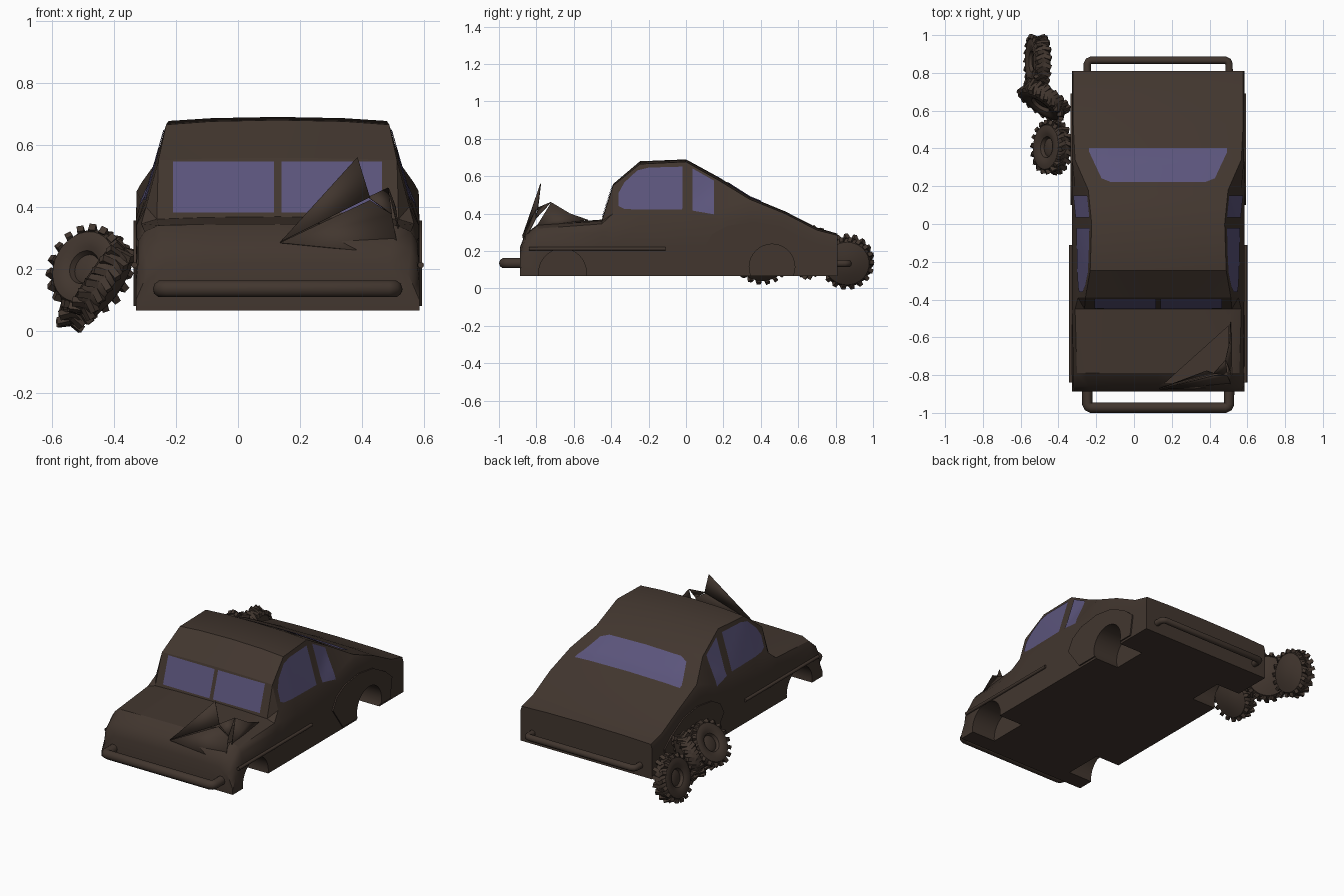
import bpy, bmesh, math
from mathutils import Vector, Matrix
from mathutils.bvhtree import BVHTree

if "Cube" in bpy.data.objects:
    bpy.data.objects.remove(bpy.data.objects["Cube"])

CX = 0.128  # car centre line


def mat(name, col):
    m = bpy.data.materials.new(name)
    m.diffuse_color = (*col, 1)
    m.use_nodes = True
    m.node_tree.nodes["Principled BSDF"].inputs["Base Color"].default_value = m.diffuse_color
    return m


BODY = mat("rusty brown", (0.054, 0.037, 0.028))
GLASS = mat("dusky violet glass", (0.105, 0.09, 0.2))


def finish(name, bm, material=BODY, angle=35, recalc=True):
    if recalc:
        bmesh.ops.recalc_face_normals(bm, faces=bm.faces)
    me = bpy.data.meshes.new(name)
    bm.to_mesh(me)
    bm.free()
    me.materials.append(material)
    ob = bpy.data.objects.new(name, me)
    bpy.context.collection.objects.link(ob)
    smooth(ob, angle)
    return ob


def smooth(ob, angle):
    bpy.ops.object.select_all(action='DESELECT')
    ob.select_set(True)
    bpy.context.view_layer.objects.active = ob
    bpy.ops.object.shade_smooth_by_angle(angle=math.radians(angle))


def prism(name, pts, axis, a, b):
    """Extrude a 2D outline along x (outline is y,z) or z (outline is x,y)."""
    bm = bmesh.new()
    put = lambda p, t: (t, *p) if axis == 'X' else (*p, t)
    lo = [bm.verts.new(put(p, a)) for p in pts]
    hi = [bm.verts.new(put(p, b)) for p in pts]
    bm.faces.new(lo)
    bm.faces.new(hi)
    for i in range(len(pts)):
        j = (i + 1) % len(pts)
        bm.faces.new((lo[i], lo[j], hi[j], hi[i]))
    return finish(name, bm)


def cut(ob, cutter):
    m = ob.modifiers.new("cut", 'BOOLEAN')
    m.operation, m.solver, m.object = 'DIFFERENCE', 'EXACT', cutter
    bpy.ops.object.select_all(action='DESELECT')
    ob.select_set(True)
    bpy.context.view_layer.objects.active = ob
    bpy.ops.object.modifier_apply(modifier=m.name)


# Body: cross-sections along y as (side z, belt w, belt z, waist w, waist z, roof w, roof z, crown z)
stations = {
    -0.888: (.10, .44, .14, .42, .185, .36, .215, .22),
    -0.86: (.16, .45, .22, .43, .26, .37, .285, .29),
    -0.79: (.20, .45, .29, .43, .32, .385, .34, .345),
    -0.45: (.22, .455, .30, .44, .345, .39, .36, .368),
    -0.39: (.22, .456, .34, .425, .40, .385, .55, .558),
    -0.246: (.22, .457, .34, .425, .42, .36, .665, .68),
    0.0: (.22, .457, .34, .43, .42, .352, .677, .69),
    0.18: (.22, .457, .36, .44, .42, .37, .575, .592),
    0.34: (.22, .457, .36, .455, .45, .44, .477, .49),
    0.53: (.22, .457, .30, .457, .37, .45, .40, .412),
    0.70: (.18, .457, .23, .457, .285, .45, .312, .325),
    0.81: (.17, .457, .21, .457, .26, .45, .284, .293),
}
bm = bmesh.new()
rings = []
for y, (sz, bw, bz, ww, wz, rw, rz, cz) in stations.items():
    half = [(.457, .066), (.457, sz), (bw, bz), (ww, wz), (rw, rz), (rw * .6, rz * .3 + cz * .7), (0, cz)]
    pts = half + [(-w, z) for w, z in reversed(half[:-1])]
    rings.append([bm.verts.new((CX + w, y, z)) for w, z in pts])
for a, b in zip(rings, rings[1:]):
    for i in range(len(a)):
        j = (i + 1) % len(a)
        bm.faces.new((a[i], a[j], b[j], b[i]))
bm.faces.new(rings[0])
bm.faces.new(rings[-1])
bmesh.ops.recalc_face_normals(bm, faces=bm.faces)
bmesh.ops.triangulate(bm, faces=bm.faces)
tree = BVHTree.FromBMesh(bm)
body = finish("car_body", bm)

# Rear fender flares
fender = [(.10, .22), (.14, .29), (.22, .335), (.36, .355), (.50, .335), (.62, .27), (.69, .21), (.67, .08), (.2, .08)]
flares = [prism("rear_fender_flare", fender, 'X', CX + s * .40, CX + s * .465) for s in (-1, 1)]

# Wheel wells cut from both sides, and the torn hood corner
for y, z, r in ((-.66, .085, .127), (.46, .115, .122)):
    circle = [(y + r * math.cos(t * math.pi / 16), z + r * math.sin(t * math.pi / 16)) for t in range(32)]
    for k, s in enumerate((-1, 1)):
        well = prism("wheel_well_cutter", circle, 'X', CX + s * .29, CX + s * .6)
        cut(body, well)
        if y > 0:
            cut(flares[k], well)
        bpy.data.objects.remove(well)
hole = prism("hood_hole_cutter", [(.16, -.845), (.5, -.84), (.5, -.54)], 'Z', .25, .6)
cut(body, hole)
bpy.data.objects.remove(hole)
for ob in [body] + flares:
    smooth(ob, 32)


# Windows: columns (u, low, high) projected on the body as thin plates
def window(name, cols, view):
    ray = {'front': (lambda u, v: (CX + u, -3, v), (0, 1, 0)),
           'right': (lambda u, v: (3, u, v), (-1, 0, 0)),
           'left': (lambda u, v: (-3, u, v), (1, 0, 0)),
           'top': (lambda u, v: (CX + u, v, 3), (0, 0, -1))}[view]
    fine = []
    for a, b in zip(cols, cols[1:]):
        fine += [tuple(p + (q - p) * k / 4 for p, q in zip(a, b)) for k in range(4)]
    fine.append(cols[-1])
    bm = bmesh.new()
    d = Vector(ray[1])
    grid = []
    for u, lo, hi in fine:
        line = []
        for k in range(7):
            hit, n, _, _ = tree.ray_cast(Vector(ray[0](u, lo + (hi - lo) * k / 6)), d)
            line.append(bm.verts.new(hit + n * .004))
        grid.append(line)
    for a, b in zip(grid, grid[1:]):
        for k in range(6):
            bm.faces.new((a[k], b[k], b[k + 1], a[k + 1]))
    for f in bm.faces:
        f.normal_update()
    if sum(f.normal.dot(d) for f in bm.faces) > 0:
        bmesh.ops.reverse_faces(bm, faces=bm.faces)
    finish(name, bm, GLASS, 40, recalc=False)


for s in (-1, 1):
    window("windshield_pane", sorted([(s * .012, .38, .545), (s * .337, .38, .545)]), 'front')
for side in ('left', 'right'):
    window("door_window_" + side, [(-.36, .44, .51), (-.33, .425, .565), (-.26, .42, .63),
                                   (-.2, .42, .645), (-.02, .42, .65)], side)
    window("quarter_window_" + side, [(.035, .415, .64), (.15, .395, .575)], side)
window("rear_window", [(-.365, .38, .4), (-.3, .24, .4), (-.25, .22, .4),
                       (.25, .22, .4), (.3, .24, .4), (.365, .38, .4)], 'top')


# Tube parts: bumpers and side trim
def tube(name, pts, r):
    cu = bpy.data.curves.new(name, 'CURVE')
    cu.dimensions, cu.bevel_depth, cu.bevel_resolution, cu.use_fill_caps = '3D', r, 3, True
    sp = cu.splines.new('POLY')
    sp.points.add(len(pts) - 1)
    for p, q in zip(sp.points, pts):
        p.co = (*q, 1)
    cu.materials.append(BODY)
    bpy.context.collection.objects.link(bpy.data.objects.new(name, cu))


def bumper(name, y0, y1, z, r):
    c = .02 if y1 > y0 else -.02
    half = [(.375, y0), (.375, y1 - c), (.369, y1 - c * .3), (.355, y1)]
    pts = half + [(-w, y) for w, y in reversed(half)]
    tube(name, [(CX + w, y, z) for w, y in pts], r)


bumper("front_bumper", -.86, -.972, .135, .028)
bumper("rear_bumper", .79, .867, .133, .02)
for s in (-1, 1):
    tube("side_trim", [(CX + s * .462, -.84, .212), (CX + s * .462, -.11, .212)], .01)

# Torn hood metal: bent sheets with thin solid edges
bm = bmesh.new()
sheets = [[(.135, -.87, .285), (.385, -.775, .56), (.425, -.79, .43)],
          [(.135, -.872, .283), (.425, -.80, .42), (.495, -.80, .375), (.52, -.865, .245)],
          [(.42, -.79, .43), (.483, -.72, .46), (.495, -.80, .375)],
          [(.483, -.72, .46), (.505, -.62, .40), (.51, -.52, .365), (.515, -.80, .33)]]
for s in sheets:
    bm.faces.new([bm.verts.new(p) for p in s])
torn = finish("torn_hood_metal", bm, BODY, 5, recalc=False)
torn.modifiers.new("thickness", 'SOLIDIFY').thickness = .004


# Loose tyres: lathed profile plus tread lugs
def tyre(name, loc, axis):
    prof = [(.0, .022), (.03, .024), (.048, .016), (.056, .034), (.07, .04), (.095, .046), (.118, .04), (.13, .022),
            (.13, -.022), (.118, -.04), (.095, -.047), (.06, -.055), (.03, -.06), (0, -.061)]
    bm = bmesh.new()
    vs = [bm.verts.new((r, 0, z)) for r, z in prof]
    es = [bm.edges.new(e) for e in zip(vs, vs[1:])]
    bmesh.ops.spin(bm, geom=vs + es, cent=(0, 0, 0), axis=(0, 0, 1), angle=math.tau, steps=36)
    bmesh.ops.remove_doubles(bm, verts=bm.verts, dist=1e-4)
    for i in range(36):
        s = 1 if i % 2 else -1
        m = (Matrix.Rotation(i * math.tau / 36, 4, 'Z') @ Matrix.Translation((.127, 0, s * .022))
             @ Matrix.Rotation(s * .4, 4, 'X') @ Matrix.Rotation(s * .35, 4, 'Y')
             @ Matrix.Diagonal((.024, .022, .042, 1)))
        bmesh.ops.create_cube(bm, size=1, matrix=m)
    ob = finish(name, bm, BODY, 35)
    ob.matrix_world = Matrix.Translation(loc) @ Vector(axis).to_track_quat('Z', 'Y').to_matrix().to_4x4()


tyre("loose_tyre_near", (-.435, .405, .16), (-.82, .05, .57))
tyre("loose_tyre_middle", (-.478, .655, .195), (-.55, -.78, .3))
tyre("loose_tyre_far", (-.51, .861, .143), (-.97, 0, .25))
